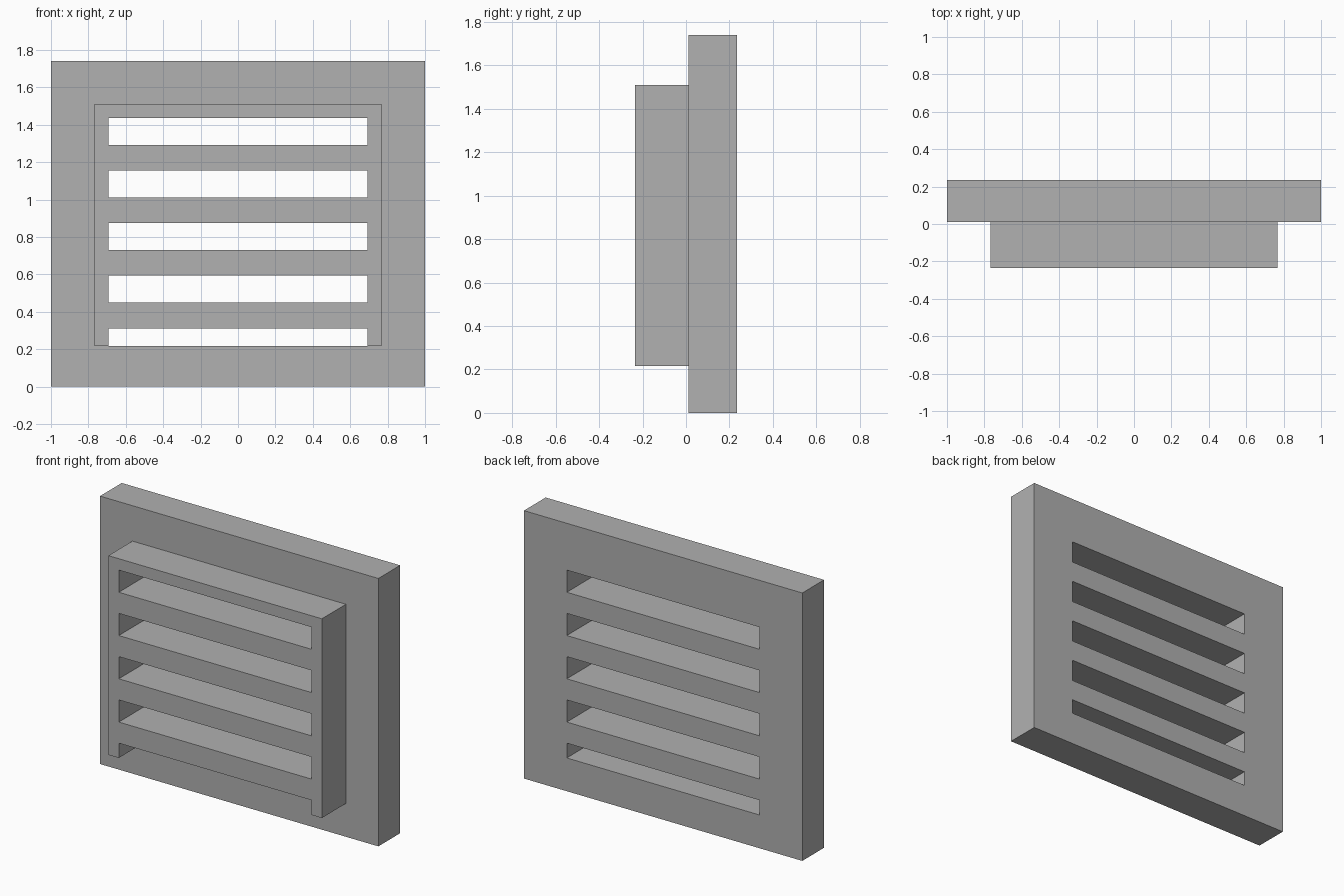
import bpy
import bmesh

default = bpy.data.objects.get("Cube")
if default:
    bpy.data.objects.remove(default, do_unlink=True)

grey = bpy.data.materials.new("plain_grey")
grey.use_nodes = True
grey.diffuse_color = (0.44, 0.44, 0.44, 1)
grey.node_tree.nodes["Principled BSDF"].inputs["Base Color"].default_value = grey.diffuse_color

BACK, SEAM, FRONT = 0.235, 0.012, -0.235
SLOT_HALF, SLOT_HEIGHT, PITCH = 0.692, 0.144, 0.281
TOP_SLOT, BLOCK_BOTTOM = 1.436, 0.216


def add_box(bm, x, y0, y1, z0, z1):
    """Box symmetric in x, spanning the given depth and height."""
    verts = bmesh.ops.create_cube(bm, size=1)["verts"]
    for v in verts:
        v.co.x *= 2 * x
        v.co.y = y0 if v.co.y < 0 else y1
        v.co.z = z0 if v.co.z < 0 else z1


def make_object(name, bm):
    mesh = bpy.data.meshes.new(name)
    bm.to_mesh(mesh)
    bm.free()
    mesh.materials.append(grey)
    obj = bpy.data.objects.new(name, mesh)
    bpy.context.collection.objects.link(obj)
    return obj


def slotted_panel(name, half_width, y0, y1, z0, z1, lowest):
    """Panel with five horizontal slots; the last one stops at lowest."""
    bm = bmesh.new()
    add_box(bm, half_width, y0, y1, z0, z1)
    panel = make_object(name, bm)

    bm = bmesh.new()
    for i in range(5):
        top = TOP_SLOT - i * PITCH
        bottom = lowest if i == 4 else top - SLOT_HEIGHT
        add_box(bm, SLOT_HALF, y0 - 0.1, y1 + 0.1, bottom, top)
    cutter = make_object(name + "_slot_cutter", bm)
    cutter.hide_render = True
    cutter.hide_set(True)
    cutter.display_type = 'WIRE'

    cut = panel.modifiers.new("slots", 'BOOLEAN')
    cut.operation = 'DIFFERENCE'
    cut.solver = 'EXACT'
    cut.object = cutter
    return panel


# Wide wall plate behind, its lowest slot ending level with the block's underside
slotted_panel("back_plate", 1.0, SEAM, BACK, 0, 1.74, BLOCK_BOTTOM)

# Raised louvre block in front, its lowest slot open at the bottom
slotted_panel("front_grille", 0.767, FRONT, SEAM, BLOCK_BOTTOM, 1.51, BLOCK_BOTTOM - 0.1)
